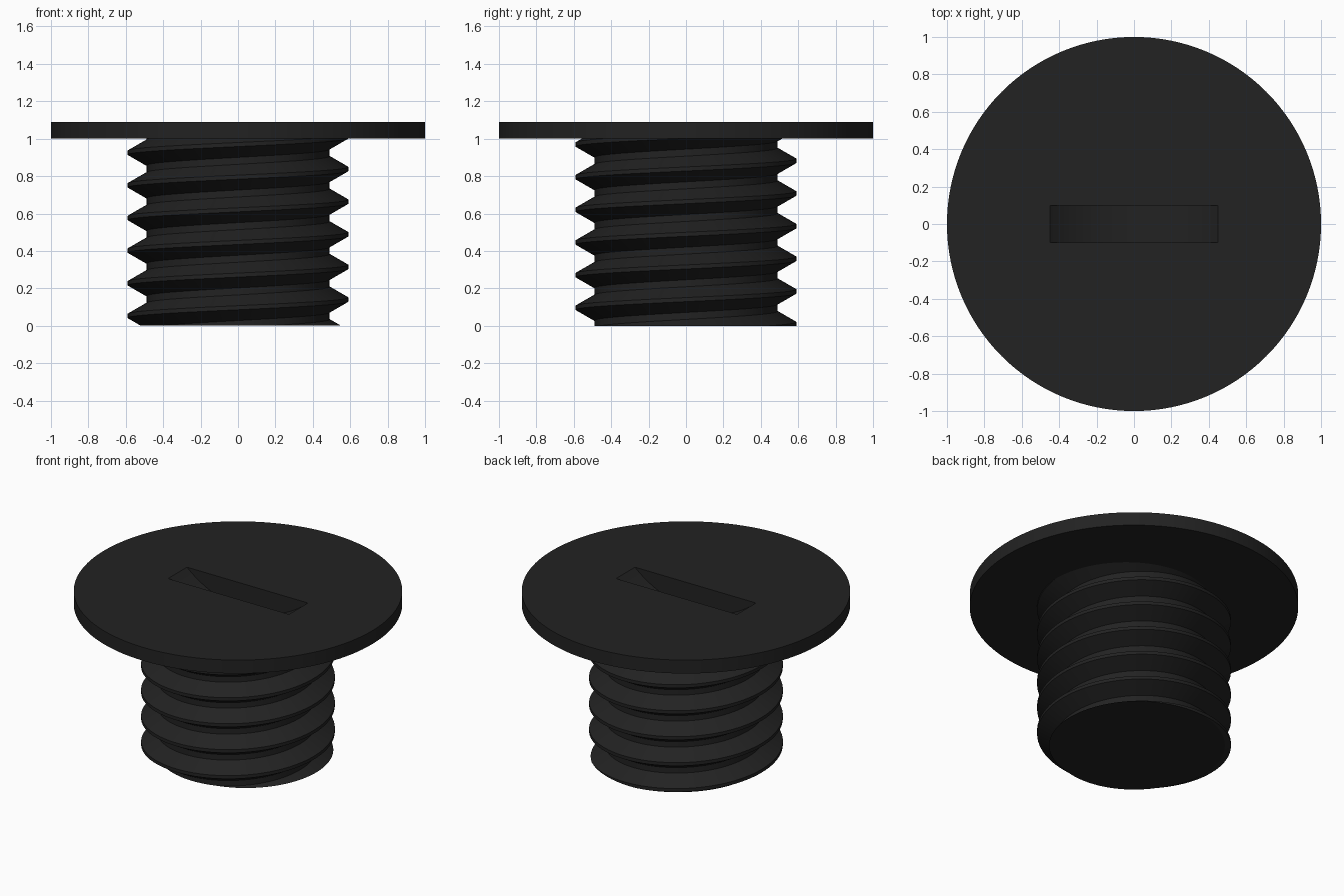
import bpy, bmesh, math

if "Cube" in bpy.data.objects:
    bpy.data.objects.remove(bpy.data.objects["Cube"])

PITCH, MINOR, MAJOR = 0.1745, 0.49, 0.59
HEAD_BOTTOM, HEAD_TOP = 1.0, 1.09
SLOT_HALF, SLOT_DEPTH, SLOT_WIDTH = 0.45, 0.17, 0.2
SEGMENTS = 96

black = bpy.data.materials.new("black plastic")
black.diffuse_color = (0.016, 0.016, 0.016, 1)
black.use_nodes = True
black.node_tree.nodes["Principled BSDF"].inputs["Base Color"].default_value = black.diffuse_color


def make_object(name, bm):
    bmesh.ops.recalc_face_normals(bm, faces=bm.faces)
    mesh = bpy.data.meshes.new(name)
    bm.to_mesh(mesh)
    bm.free()
    mesh.materials.append(black)
    obj = bpy.data.objects.new(name, mesh)
    bpy.context.collection.objects.link(obj)
    return obj


def cylinder(name, radius, depth, z, segments):
    bm = bmesh.new()
    bmesh.ops.create_cone(bm, cap_ends=True, segments=segments,
                          radius1=radius, radius2=radius, depth=depth)
    bmesh.ops.translate(bm, verts=bm.verts, vec=(0, 0, z))
    return make_object(name, bm)


def boolean(target, tool, operation):
    mod = target.modifiers.new(operation.title(), 'BOOLEAN')
    mod.object, mod.operation, mod.solver = tool, operation, 'EXACT'
    bpy.context.view_layer.objects.active = target
    bpy.ops.object.modifier_apply(modifier=mod.name)
    bpy.data.objects.remove(tool)


# Threaded shaft: one thread profile swept along a right-handed helix
crest, flank = PITCH / 16, (MAJOR - MINOR) * math.tan(math.radians(30))
profile = [(MAJOR, -crest), (MAJOR, crest), (MINOR, crest + flank),
           (MINOR, PITCH - crest - flank), (MAJOR, PITCH - crest)]
bm = bmesh.new()
rows = []
for i in range(-2 * SEGMENTS, 7 * SEGMENTS + 1):
    a = math.tau * i / SEGMENTS
    z = 0.14 + PITCH * i / SEGMENTS
    rows.append([bm.verts.new((r * math.cos(a), r * math.sin(a), z + dz))
                 for r, dz in profile])
for low, high in zip(rows, rows[1:]):
    for k in range(len(profile) - 1):
        bm.faces.new((low[k], high[k], high[k + 1], low[k + 1]))
bmesh.ops.remove_doubles(bm, verts=bm.verts, dist=0.0002)

# Trim both ends flat and close them
for z, side in ((0, -1), (HEAD_BOTTOM + 0.04, 1)):
    bmesh.ops.bisect_plane(bm, geom=bm.verts[:] + bm.edges[:] + bm.faces[:],
                           plane_co=(0, 0, z), plane_no=(0, 0, side),
                           clear_outer=True)
bmesh.ops.holes_fill(bm, edges=[e for e in bm.edges if e.is_boundary], sides=0)
shaft = make_object("threaded_shaft", bm)

# Flat round head, joined with the shaft
plug = cylinder("screw_plug", 1.0, HEAD_TOP - HEAD_BOTTOM,
                (HEAD_TOP + HEAD_BOTTOM) / 2, 128)
boolean(plug, shaft, 'UNION')

# Coin slot: a disc on its edge, sunk into the head
radius = (SLOT_HALF ** 2 + SLOT_DEPTH ** 2) / (2 * SLOT_DEPTH)
cutter = cylinder("slot_cutter", radius, SLOT_WIDTH, 0, 128)
cutter.hide_render = True
cutter.rotation_euler.x = math.pi / 2
cutter.location.z = HEAD_TOP - SLOT_DEPTH + radius
bpy.context.view_layer.update()
boolean(plug, cutter, 'DIFFERENCE')

# Smooth round surfaces, sharp edges kept
plug.select_set(True)
bpy.context.view_layer.objects.active = plug
bpy.ops.object.shade_smooth_by_angle(angle=math.radians(25))
